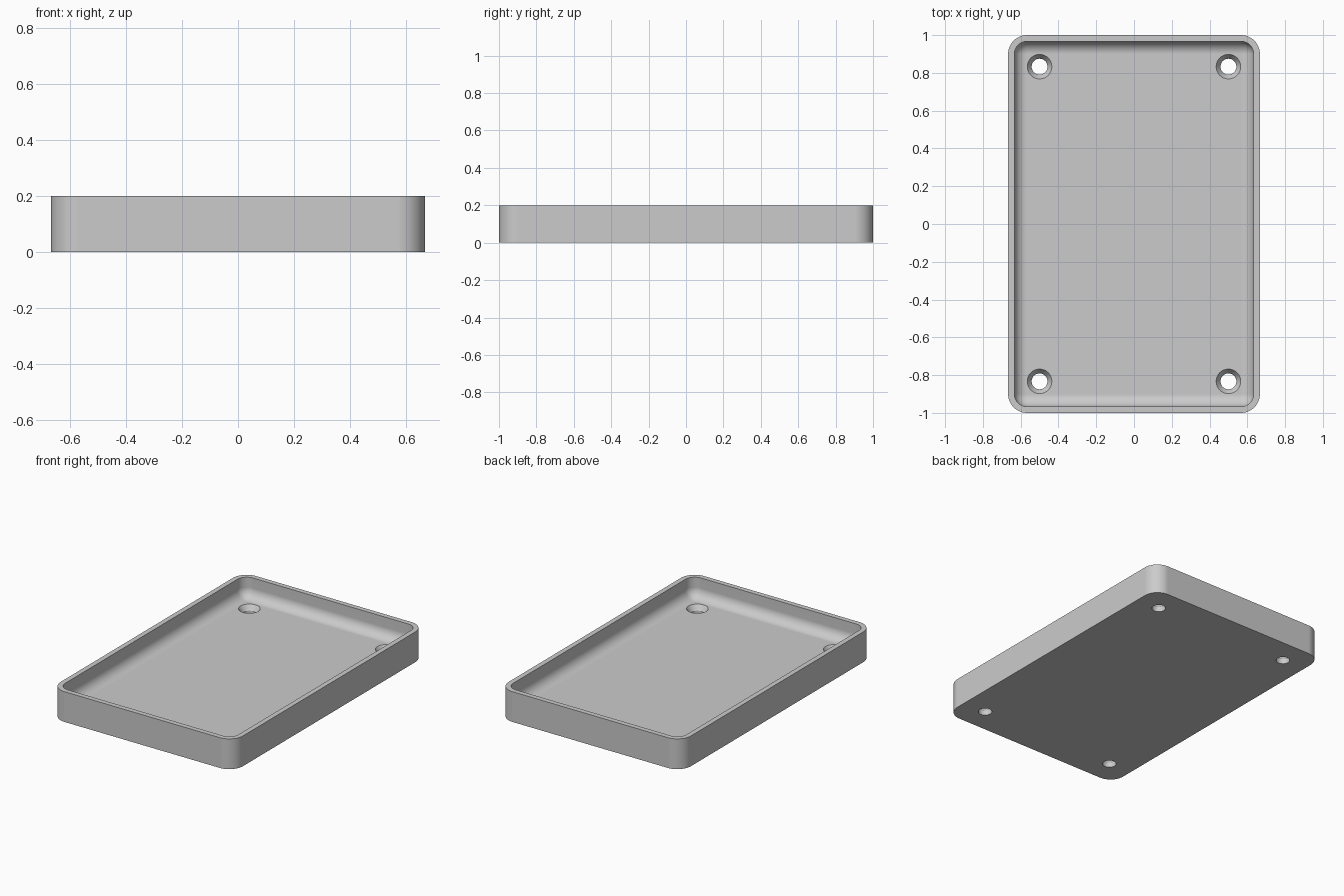
import bpy
import bmesh
from math import sin, cos, pi

HALF_X, HALF_Y, HEIGHT = 2 / 3, 1.0, 0.2
CORNER, WALL, FLOOR = 0.1, 1 / 30, 1 / 15
FILLET = CORNER - WALL
STEPS = 12

cube = bpy.data.objects.get("Cube")
if cube:
    bpy.data.objects.remove(cube, do_unlink=True)

grey = bpy.data.materials.new("light grey")
grey.use_nodes = True
colour = (0.6, 0.6, 0.6, 1)
grey.diffuse_color = colour
grey.node_tree.nodes["Principled BSDF"].inputs["Base Color"].default_value = colour


def rounded_ring(inset, z):
    """Rounded rectangle outline, moved inwards from the outer wall."""
    r = CORNER - inset
    pts = []
    for q, (sx, sy) in enumerate([(1, 1), (-1, 1), (-1, -1), (1, -1)]):
        for i in range(STEPS + 1):
            a = (q + i / STEPS) * pi / 2
            pts.append((sx * (HALF_X - CORNER) + r * cos(a),
                        sy * (HALF_Y - CORNER) + r * sin(a), z))
    return pts


def circle(x, y, r, z, n=48):
    return [(x + r * cos(2 * pi * i / n), y + r * sin(2 * pi * i / n), z)
            for i in range(n)]


def loft(bm, rings):
    """Skin a stack of outlines and cap both ends."""
    loops = [[bm.verts.new(p) for p in ring] for ring in rings]
    for a, b in zip(loops, loops[1:]):
        for i in range(len(a)):
            j = (i + 1) % len(a)
            bm.faces.new((a[i], a[j], b[j], b[i]))
    bm.faces.new(loops[0][::-1])
    bm.faces.new(loops[-1])


def finish(bm, name):
    bmesh.ops.remove_doubles(bm, verts=bm.verts, dist=1e-5)
    bmesh.ops.recalc_face_normals(bm, faces=bm.faces)
    mesh = bpy.data.meshes.new(name)
    bm.to_mesh(mesh)
    bm.free()
    mesh.materials.append(grey)
    obj = bpy.data.objects.new(name, mesh)
    bpy.context.collection.objects.link(obj)
    return obj


# Tray: outer wall, rim, then inner wall with a rounded foot down to the floor
rings = [rounded_ring(0, 0), rounded_ring(0, HEIGHT), rounded_ring(WALL, HEIGHT)]
for i in range(STEPS + 1):
    a = i / STEPS * pi / 2
    rings.append(rounded_ring(WALL + FILLET * (1 - cos(a)),
                              FLOOR + FILLET * (1 - sin(a))))
bm = bmesh.new()
loft(bm, rings)
tray = finish(bm, "tray")

# Countersunk screw holes near the corners
bm = bmesh.new()
for x in (-0.5, 0.5):
    for y in (-0.833, 0.833):
        loft(bm, [circle(x, y, 0.042, -0.05), circle(x, y, 0.042, FLOOR / 2),
                  circle(x, y, 0.088, FLOOR * 1.5)])
cutter = finish(bm, "screw_hole_cutter")
cutter.hide_render = True

bpy.context.view_layer.objects.active = tray
tray.select_set(True)
cut = tray.modifiers.new("screw holes", 'BOOLEAN')
cut.operation = 'DIFFERENCE'
cut.solver = 'EXACT'
cut.object = cutter
bpy.ops.object.modifier_apply(modifier=cut.name)
bpy.data.objects.remove(cutter, do_unlink=True)

# Smooth curves, crisp edges, even shading on the flat floor
bpy.ops.object.shade_smooth_by_angle(angle=pi / 6)
weighted = tray.modifiers.new("even shading", 'WEIGHTED_NORMAL')
weighted.keep_sharp = True
